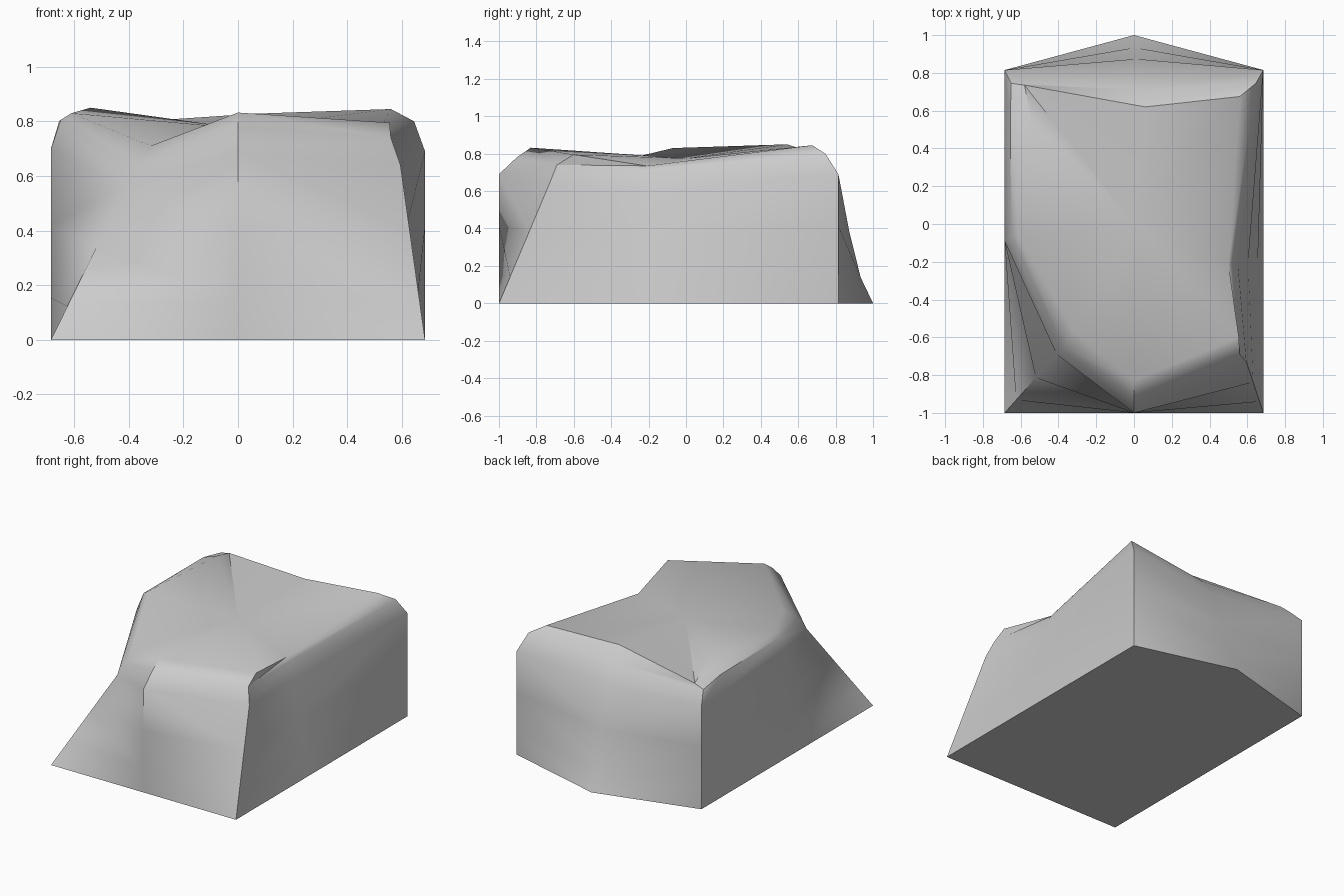
import bpy, bmesh
from mathutils import Vector

if "Cube" in bpy.data.objects:
    bpy.data.objects.remove(bpy.data.objects["Cube"])

# Each column runs base -> shoulder -> bevel -> top rim; True = wall bends inward beside it
columns = [
    (True,  [(-.685, -1, 0), (-.41, -.69, .56), (-.37, -.65, .64), (-.32, -.57, .71)]),        # front left
    (False, [(0, -1, 0), (0, -1, .69), (0, -.905, .78), (0, -.83, .832)]),                     # front centre
    (False, [(.685, -1, 0), (.595, -.73, .64), (.56, -.69, .74), (.555, -.6, .795)]),          # front right
    (False, [(.685, -.21, 0), (.55, -.21, .6), (.52, -.21, .71), (.5, -.21, .735)]),           # right middle
    (False, [(.685, .815, 0), (.685, .815, .69), (.645, .745, .8), (.56, .675, .845)]),        # back right
    (False, [(0, 1, 0), (.02, .79, .63), (.04, .71, .75), (.06, .62, .828)]),                  # back centre
    (False, [(-.685, .815, 0), (-.685, .815, .69), (-.65, .745, .765), (-.58, .735, .785)]),   # back left
    (False, [(-.685, .55, 0), (-.685, .57, .7), (-.655, .57, .8), (-.54, .54, .85)]),          # left rear
    (False, [(-.685, -.09, 0), (-.685, -.09, .7), (-.65, -.07, .805), (-.61, -.07, .83)]),     # left middle
]

bm = bmesh.new()
rock = []
for inward, pts in columns:
    foot, shoulder = Vector(pts[0]), Vector(pts[1])
    walls = [foot.lerp(shoulder, t) for t in (0, .22, .6, 1)]
    rock.append([bm.verts.new(p) for p in walls + pts[2:]])
rock[5][1].co.y -= .02    # the back wall flares out at its foot
centre = bm.verts.new((0, 0, .775))

n = len(rock)
for i in range(n):
    j = (i + 1) % n
    a, b = rock[i], rock[j]
    for k in range(5):
        # Pick the crease: inward beside the front left ridge, outward elsewhere
        ab = (b[k + 1].co - a[k].co), (a[k + 1].co - b[k].co)
        mid1 = (a[k].co + b[k + 1].co) / 2
        mid2 = (b[k].co + a[k + 1].co) / 2
        outward = mid1.xy.length >= mid2.xy.length
        inward = k < 3 and (columns[i][0] or columns[j][0])
        if outward != inward:
            bm.faces.new((a[k], b[k], b[k + 1]))
            bm.faces.new((a[k], b[k + 1], a[k + 1]))
        else:
            bm.faces.new((a[k], b[k], a[k + 1]))
            bm.faces.new((b[k], b[k + 1], a[k + 1]))
    # Dished top
    bm.faces.new((a[5], b[5], centre))

# Flat underside
bm.faces.new([c[0] for c in reversed(rock)])
bmesh.ops.recalc_face_normals(bm, faces=bm.faces)

mesh = bpy.data.meshes.new("rock_block")
bm.to_mesh(mesh)
bm.free()
obj = bpy.data.objects.new("rock_block", mesh)
bpy.context.collection.objects.link(obj)
bpy.context.view_layer.objects.active = obj
obj.select_set(True)
bpy.ops.object.shade_smooth_by_angle(angle=0.7)
